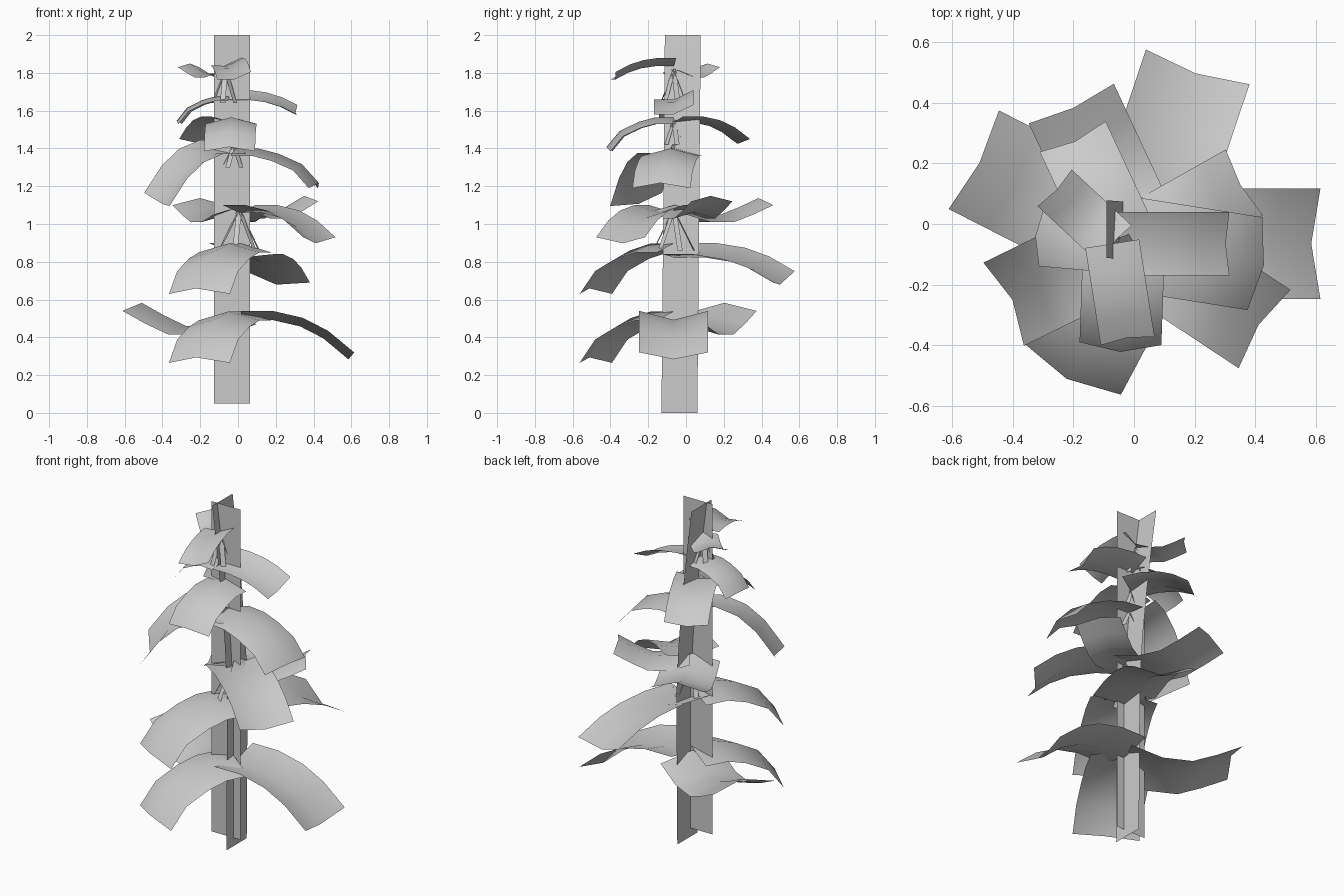
import bpy, math
from mathutils import Vector

cube = bpy.data.objects.get("Cube")
if cube:
    bpy.data.objects.remove(cube)

grey = bpy.data.materials.new("plain_grey")
grey.use_nodes = True
grey.diffuse_color = (0.6, 0.6, 0.6, 1)
grey.node_tree.nodes["Principled BSDF"].inputs["Base Color"].default_value = (0.6, 0.6, 0.6, 1)

AXIS_Y = -0.065


def make_strip(name, rows):
    """Skin a grid of points, one row per cross-section."""
    n = len(rows[0])
    verts = [p for row in rows for p in row]
    faces = [(r * n + c, r * n + c + 1, (r + 1) * n + c + 1, (r + 1) * n + c)
             for r in range(len(rows) - 1) for c in range(n - 1)]
    mesh = bpy.data.meshes.new(name)
    mesh.from_pydata(verts, [], faces)
    mesh.materials.append(grey)
    mesh.polygons.foreach_set("use_smooth", [True] * len(faces))
    obj = bpy.data.objects.new(name, mesh)
    bpy.context.collection.objects.link(obj)
    return obj


def axis_x(z):
    """The stalk leans towards -x in its upper part."""
    return 0.015 - 0.105 * max(0, (z - 0.9) / 1.1) ** 1.4


# Stalk: one upright card crossed by one leaning card
make_strip("stalk_card_wide", [[(x, AXIS_Y, z) for x in (-0.127, 0.063)] for z in (0.05, 2)])
make_strip("stalk_card_deep", [[(axis_x(z), y + 0.009 * z, z) for y in (-0.13, 0.06)]
                               for z in (0, 0.9, 1.2, 1.5, 1.75, 2)])

# Leaf kinds: fold direction, then spine as distance along and share of the height change
DROOP = (-1, [(0, 0), (0.28, 0), (0.55, 0.17), (0.77, 0.48), (1, 1)])
ARCH = (1, [(0, 0), (0.28, 0), (0.52, 0.15), (0.8, 0.45), (1, 1)])
CURL = (1, [(0, 0), (0.28, -0.8), (0.55, -0.8), (0.77, 0), (1, 1)])


def leaf(name, kind, angle, base_z, tip_z, length, width, roll=0):
    """Folded blade; roll lifts one long edge and lowers the other."""
    a = math.radians(angle)
    out, side = Vector((math.cos(a), math.sin(a), 0)), Vector((-math.sin(a), math.cos(a), 0))
    up = Vector((0, 0, 1))
    fold, spine = kind
    root = Vector((axis_x(base_z), AXIS_Y, base_z))
    pts = [out * (t * length) + up * (h * (tip_z - base_z)) for t, h in spine]
    half = side * width / 2 + up * roll
    rows = []
    for i, p in enumerate(pts):
        d = (pts[min(i + 1, len(pts) - 1)] - pts[max(i - 1, 0)]).normalized()
        normal = d.cross(side)
        rows.append([root + p - half, root + p + normal * fold * 0.13 * width, root + p + half])
    make_strip(name, rows)


# Leaves: name, kind, direction, edge height at root and tip, length, width, roll
LEAVES = [
    ("low_leaf_left", DROOP, 0, 0.54, 0.32, 0.6, 0.365),
    ("low_leaf_front", ARCH, -118, 0.49, 0.265, 0.467, 0.365),
    ("low_leaf_back", CURL, 153, 0.47, 0.54, 0.61, 0.365),
    ("second_leaf_front", ARCH, -118, 0.85, 0.63, 0.467, 0.365),
    ("second_leaf_back", DROOP, 71.5, 0.87, 0.72, 0.615, 0.36, 0.03),
    ("middle_leaf_left", DROOP, -33.5, 1.1, 0.93, 0.51, 0.31),
    ("middle_leaf_back", CURL, 115, 1.05, 1.1, 0.51, 0.31),
    ("middle_leaf_small", CURL, 29.5, 1.07, 1.12, 0.41, 0.25),
    ("fourth_leaf_right", DROOP, -154, 1.41, 1.13, 0.455, 0.305, -0.035),
    ("fourth_leaf_left", ARCH, -9, 1.36, 1.19, 0.42, 0.31),
    ("fifth_leaf_front", ARCH, -92, 1.53, 1.385, 0.33, 0.27),
    ("fifth_leaf_back", DROOP, 115, 1.57, 1.45, 0.39, 0.24),
    ("sixth_leaf_left", DROOP, 0, 1.685, 1.605, 0.365, 0.21, 0.025),
    ("sixth_leaf_right", ARCH, 175, 1.65, 1.53, 0.26, 0.195),
    ("top_leaf_front", DROOP, -81, 1.86, 1.785, 0.325, 0.18, 0.02),
    ("top_leaf_back", CURL, 137, 1.8, 1.83, 0.27, 0.165),
]
for spec in LEAVES:
    leaf(*spec)


def stem_fan(name, top_z, drop, reach, count):
    """Narrow stems spreading downwards from a point on the stalk."""
    for k in range(count):
        a = math.tau * (k + 0.3) / count
        out, side = Vector((math.cos(a), math.sin(a), 0)), Vector((-math.sin(a), math.cos(a), 0))
        top = Vector((axis_x(top_z), AXIS_Y, top_z))
        foot = top + out * reach - Vector((0, 0, drop))
        make_strip(f"{name}_{k + 1}", [[p - side * 0.014, p + side * 0.014] for p in (top, foot)])


stem_fan("middle_stem", 1.08, 0.22, 0.11, 6)
stem_fan("fourth_stem", 1.42, 0.12, 0.06, 5)
stem_fan("fifth_stem", 1.55, 0.13, 0.05, 5)
stem_fan("top_stem", 1.82, 0.18, 0.07, 6)
